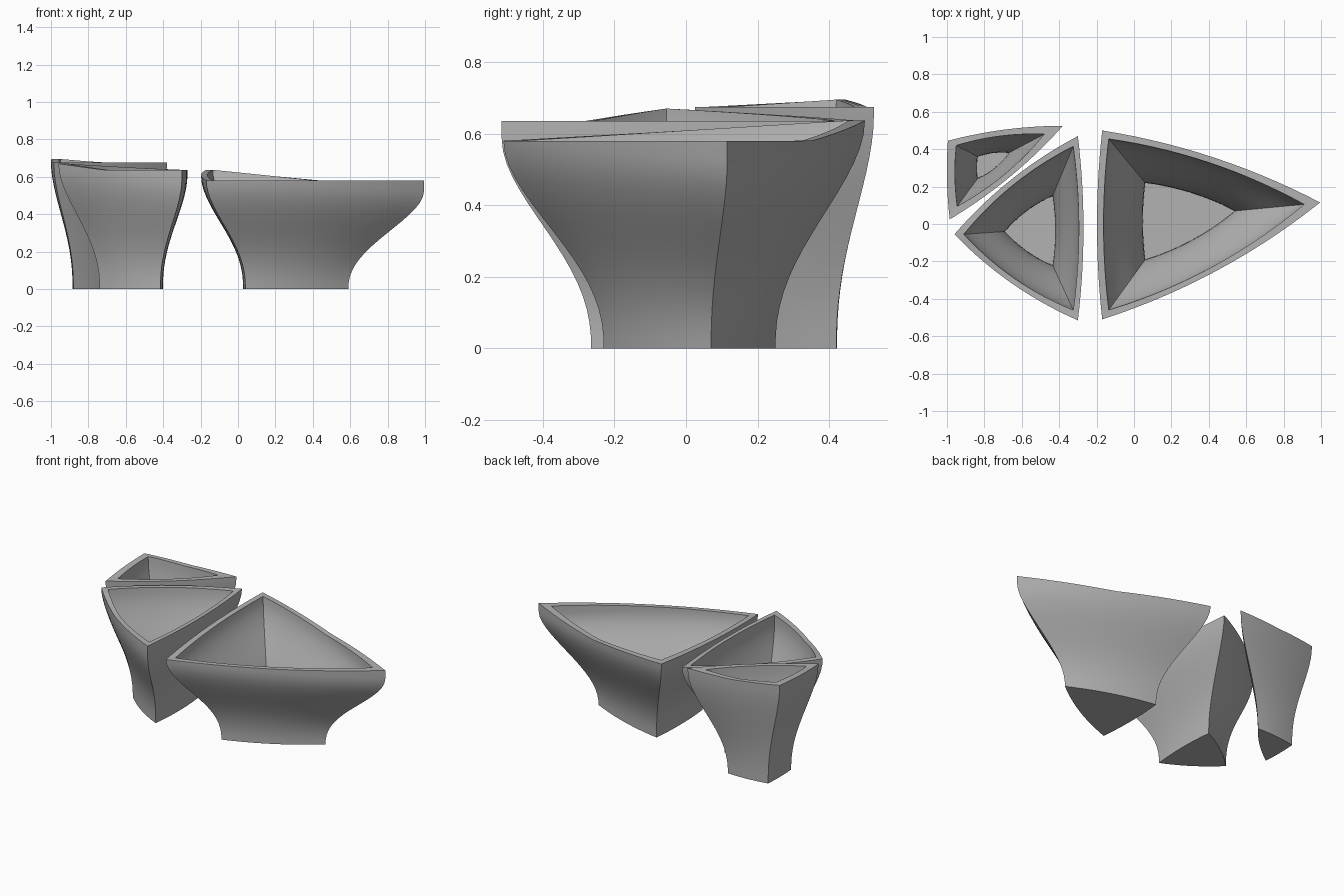
import bpy, bmesh, math
from mathutils import Vector

cube = bpy.data.objects.get("Cube")
if cube:
    bpy.data.objects.remove(cube)

grey = bpy.data.materials.new("stone grey")
grey.use_nodes = True
colour = (0.45, 0.45, 0.45, 1)
grey.diffuse_color = colour
grey.node_tree.nodes["Principled BSDF"].inputs["Base Color"].default_value = colour

SIDE = 14    # segments along each side
RINGS = 16   # rings from foot to rim


def outline(corners, bows):
    """Three-cornered outline whose sides bulge outward (corners clockwise)."""
    points = []
    for i in range(3):
        a, b = Vector(corners[i]), Vector(corners[(i + 1) % 3])
        d = (b - a).normalized()
        out = Vector((-d.y, d.x))
        for k in range(SIDE):
            u = k / SIDE
            points.append(a.lerp(b, u) + out * bows[i] * 4 * u * (1 - u))
    return points


def flare(t):
    s = t ** 1.2
    return s * s * (3 - 2 * s)


def make_bowl(name, rim, foot, inner_rim, floor, heights, level, bows):
    """Flared shell under a tilted plane, topped up to a level rim."""
    small = [b * 0.45 for b in bows]
    outer_top, outer_low = outline(rim, bows), outline(foot, small)
    inner_top, inner_low = outline(inner_rim, bows), outline(floor, small)
    tilt = [heights[i] + (heights[(i + 1) % 3] - heights[i]) * k / SIDE
            for i in range(3) for k in range(SIDE)]
    n = len(tilt)
    bm = bmesh.new()

    def ring(low, top, t, base):
        return [bm.verts.new((*low[j].lerp(top[j], flare(t)),
                              base + (tilt[j] - base) * t)) for j in range(n)]

    def lip(top):
        return [bm.verts.new((*top[j], max(level, tilt[j]))) for j in range(n)]

    steps = [r / RINGS for r in range(RINGS + 1)]
    rings = [ring(outer_low, outer_top, t, 0) for t in steps]
    rings += [lip(outer_top), lip(inner_top)]
    rings += [ring(inner_low, inner_top, t, 0.04) for t in reversed(steps)]
    for lower, upper in zip(rings, rings[1:]):
        for j in range(n):
            k = (j + 1) % n
            bm.faces.new((lower[j], lower[k], upper[k], upper[j]))
    bm.faces.new(rings[0])
    bm.faces.new(rings[-1])
    bmesh.ops.remove_doubles(bm, verts=bm.verts, dist=0.0005)
    bmesh.ops.recalc_face_normals(bm, faces=bm.faces)

    mesh = bpy.data.meshes.new(name)
    bm.to_mesh(mesh)
    bm.free()
    mesh.materials.append(grey)
    obj = bpy.data.objects.new(name, mesh)
    bpy.context.collection.objects.link(obj)
    bpy.ops.object.select_all(action='DESELECT')
    obj.select_set(True)
    bpy.context.view_layer.objects.active = obj
    bpy.ops.object.shade_smooth_by_angle(angle=math.radians(30))


# Corner order is clockwise seen from above
make_bowl("large_bowl",
          rim=[(-0.17, 0.50), (0.995, 0.115), (-0.17, -0.51)],
          foot=[(0.04, 0.25), (0.59, 0.07), (0.04, -0.23)],
          inner_rim=[(-0.135, 0.455), (0.91, 0.105), (-0.135, -0.46)],
          floor=[(0.06, 0.22), (0.54, 0.07), (0.06, -0.19)],
          heights=(0.637, 0.525, 0.58), level=0.58, bows=(0.05, 0.06, 0.028))

make_bowl("middle_bowl",
          rim=[(-0.30, 0.47), (-0.30, -0.515), (-0.96, -0.055)],
          foot=[(-0.415, 0.19), (-0.415, -0.265), (-0.74, -0.04)],
          inner_rim=[(-0.325, 0.415), (-0.325, -0.46), (-0.91, -0.055)],
          floor=[(-0.435, 0.15), (-0.435, -0.22), (-0.69, -0.04)],
          heights=(0.637, 0.587, 0.67), level=0.635, bows=(0.03, 0.04, 0.04))

make_bowl("small_bowl",
          rim=[(-0.995, 0.445), (-0.38, 0.525), (-0.985, 0.025)],
          foot=[(-0.88, 0.40), (-0.60, 0.42), (-0.88, 0.16)],
          inner_rim=[(-0.95, 0.42), (-0.48, 0.48), (-0.945, 0.095)],
          floor=[(-0.835, 0.36), (-0.67, 0.38), (-0.835, 0.245)],
          heights=(0.695, 0.655, 0.673), level=0.675, bows=(0.02, 0.03, 0.01))
